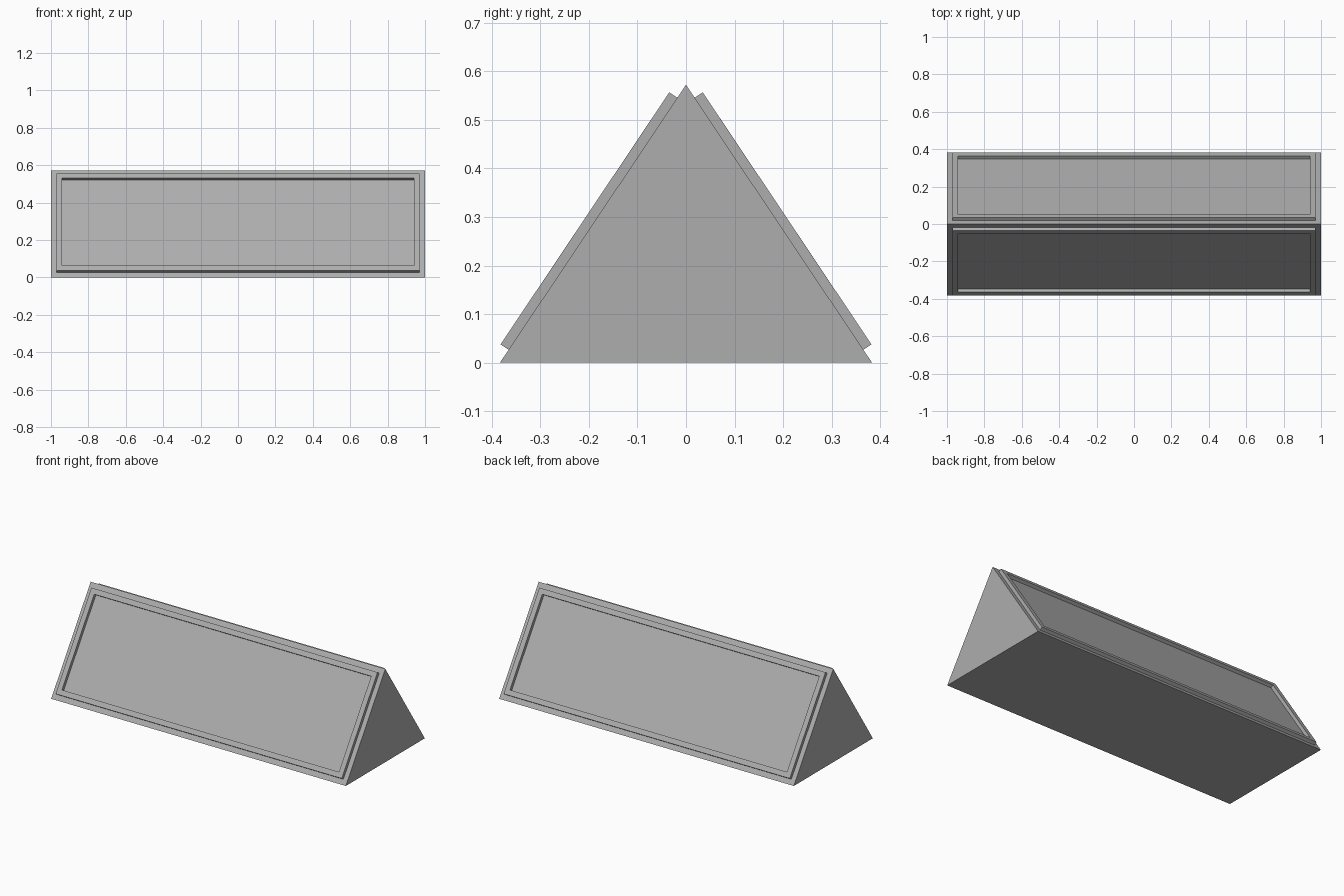
import bpy, bmesh, math
from mathutils import Matrix

if "Cube" in bpy.data.objects:
    bpy.data.objects.remove(bpy.data.objects["Cube"], do_unlink=True)

LENGTH, HALF_DEPTH, HEIGHT = 2.0, 0.383, 0.572
END_MARGIN, SLOPE_MARGIN, BORDER, THICK = 0.029, 0.032, 0.031, 0.02
SLOPE = math.hypot(HALF_DEPTH, HEIGHT)
ANGLE = math.atan2(HEIGHT, HALF_DEPTH)

GREY = (0.42, 0.42, 0.42, 1)
grey = bpy.data.materials.new("mid_grey")
grey.use_nodes = True
grey.diffuse_color = GREY
grey.node_tree.nodes["Principled BSDF"].inputs["Base Color"].default_value = GREY


def finish(name, bm):
    mesh = bpy.data.meshes.new(name)
    bm.to_mesh(mesh)
    bm.free()
    mesh.materials.append(grey)
    obj = bpy.data.objects.new(name, mesh)
    bpy.context.collection.objects.link(obj)
    return obj


# Triangular prism body: end profile swept along x
bm = bmesh.new()
profile = [(-HALF_DEPTH, 0), (HALF_DEPTH, 0), (0, HEIGHT)]
end = bm.faces.new([bm.verts.new((-LENGTH / 2, y, z)) for y, z in profile])
swept = bmesh.ops.extrude_face_region(bm, geom=[end], use_keep_orig=True)
bmesh.ops.translate(bm, vec=(LENGTH, 0, 0),
                    verts=[g for g in swept["geom"] if isinstance(g, bmesh.types.BMVert)])
bmesh.ops.recalc_face_normals(bm, faces=bm.faces)
finish("prism_body", bm)


# Raised rectangular border lying on one slope
def slope_frame(name, turn):
    bm = bmesh.new()
    bmesh.ops.create_grid(bm, x_segments=1, y_segments=1, size=0.5)
    bmesh.ops.scale(bm, vec=(LENGTH - 2 * END_MARGIN, SLOPE - 2 * SLOPE_MARGIN, 1),
                    verts=bm.verts)
    centre = bm.faces[:][0]
    bmesh.ops.inset_individual(bm, faces=[centre], thickness=BORDER, use_even_offset=True)
    bmesh.ops.delete(bm, geom=[centre], context="FACES")
    place = (Matrix.Rotation(turn, 4, "Z")
             @ Matrix.Translation((0, -HALF_DEPTH / 2, HEIGHT / 2))
             @ Matrix.Rotation(ANGLE, 4, "X"))
    bmesh.ops.transform(bm, matrix=place, verts=bm.verts)
    solid = finish(name, bm).modifiers.new("thickness", "SOLIDIFY")
    solid.thickness = THICK
    solid.offset = 1


slope_frame("front_frame", 0)
slope_frame("back_frame", math.pi)
